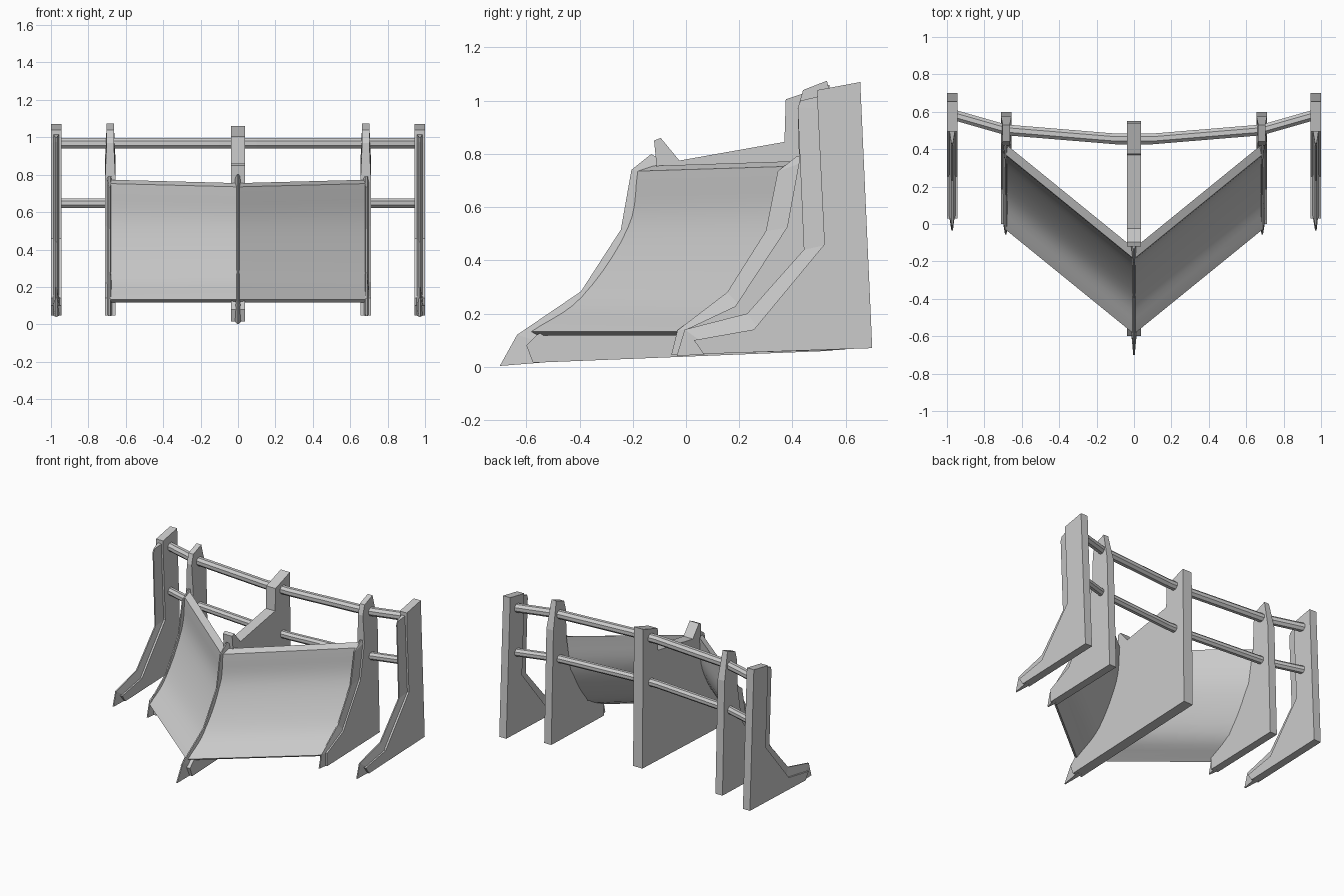
import bpy, bmesh, math
from mathutils import Vector

if "Cube" in bpy.data.objects:
    bpy.data.objects.remove(bpy.data.objects["Cube"])


def make(name, verts, faces):
    bm = bmesh.new()
    vs = [bm.verts.new(v) for v in verts]
    for f in faces:
        bm.faces.new([vs[i] for i in f])
    bmesh.ops.recalc_face_normals(bm, faces=bm.faces)
    me = bpy.data.meshes.new(name)
    bm.to_mesh(me)
    bm.free()
    ob = bpy.data.objects.new(name, me)
    bpy.context.collection.objects.link(ob)
    return ob


def plate(name, x, half, prof, top_half=None, taper_z=9):
    """Side profile (y, z) extruded across x; points above taper_z get thinner."""
    n = len(prof)
    verts = []
    for s in (-1, 1):
        for y, z in prof:
            w = top_half if z > taper_z else half
            verts.append((x + s * w, y, z))
    faces = [list(range(n)), list(range(n, 2 * n))]
    faces += [[i, (i + 1) % n, n + (i + 1) % n, n + i] for i in range(n)]
    return make(name, verts, faces)


def blade(name, x, front, back, half, edge=0.004):
    """Wedge-shaped cutting edge lofted from a thin front line to a wider back line."""
    verts, faces = [], []
    for (fy, fz), (by, bz) in zip(front, back):
        verts += [(x - edge, fy, fz), (x + edge, fy, fz), (x + half, by, bz), (x - half, by, bz)]
    n = len(front)
    for i in range(n - 1):
        a = 4 * i
        faces += [[a + j, a + (j + 1) % 4, a + 4 + (j + 1) % 4, a + 4 + j] for j in range(4)]
    faces += [[0, 1, 2, 3], [4 * n - 4 + j for j in range(4)]]
    return make(name, verts, faces)


def curve_points(pts, steps=5):
    """Catmull-Rom through profile points."""
    p = [Vector(q) for q in pts]
    p = [2 * p[0] - p[1]] + p + [2 * p[-1] - p[-2]]
    out = []
    for i in range(1, len(p) - 2):
        a, b, c, d = p[i - 1:i + 3]
        for k in range(steps):
            t = k / steps
            out.append(0.5 * (2 * b + (c - a) * t + (2 * a - 5 * b + 4 * c - d) * t * t
                              + (3 * b - a - 3 * c + d) * t ** 3))
    out.append(p[-2])
    return out


# Centre plate and its cutting edge
centre_front = [(-0.11, 0.75), (-0.16, 0.51), (-0.33, 0.25), (-0.56, 0.12), (-0.60, 0.08), (-0.575, 0.015)]
plate("centre_plate", 0, 0.037, centre_front + [
    (0.55, 0.06), (0.54, 1.06), (0.375, 1.005), (0.37, 0.845),
    (-0.025, 0.775), (-0.095, 0.86), (-0.12, 0.85)])
blade("centre_blade", 0,
      [(-0.13, 0.80), (-0.205, 0.74), (-0.245, 0.515), (-0.395, 0.283), (-0.635, 0.12), (-0.70, 0.003)],
      [(-0.10, 0.78), (-0.10, 0.73), (-0.14, 0.50), (-0.31, 0.24), (-0.54, 0.09), (-0.55, 0.015)], 0.018)

inner_front = [(0.345, 0.735), (0.30, 0.51), (0.155, 0.28), (-0.032, 0.137), (-0.055, 0.045)]
inner_back = [(0.425, 0.77), (0.38, 0.525), (0.185, 0.227), (0.0, 0.14), (0.0, 0.047)]
outer_front = [(0.43, 1.0), (0.42, 0.975), (0.443, 0.44), (0.23, 0.20), (-0.005, 0.14), (-0.035, 0.04)]
outer_back = [(0.495, 1.02), (0.495, 0.97), (0.52, 0.46), (0.255, 0.14), (0.03, 0.10), (0.065, 0.048)]

for side, s in (("left", -1), ("right", 1)):
    # Inner plates at the wing ends
    plate(side + "_inner_plate", s * 0.683, 0.028,
          inner_back + [(0.60, 0.064), (0.575, 0.88), (0.53, 1.075), (0.44, 1.04), (0.42, 0.97)],
          0.019, 0.95)
    blade(side + "_inner_blade", s * 0.686, [(0.415, 0.79)] + inner_front,
          [(0.44, 0.79)] + [(y + 0.02, z) for y, z in inner_back], 0.016)
    # Outer plates
    plate(side + "_outer_plate", s * 0.972, 0.028,
          [(0.495, 1.04)] + outer_back[1:] + [(0.70, 0.07), (0.655, 1.07)])
    blade(side + "_outer_blade", s * 0.972, outer_front,
          [(y + 0.02, z) for y, z in outer_back], 0.018)

    # Curved wing board swept back from the centre
    front = curve_points([(-0.187, 0.735), (-0.225, 0.52), (-0.395, 0.265), (-0.588, 0.132)])
    back = curve_points([(-0.13, 0.755), (-0.165, 0.51), (-0.34, 0.24), (-0.565, 0.117)])
    ring = front + back[::-1]
    n = len(ring)
    verts = [(0, q.x, q.y) for q in ring]
    for q in ring:
        lift = 0.018 * max(0, (q.y - 0.13) / 0.62)
        verts.append((s * 0.683, q.x + 0.555, q.y + lift))
    m = n // 2
    faces = [[i, (i + 1) % n, n + (i + 1) % n, n + i] for i in range(n)]
    for o in (0, n):
        faces += [[o + i, o + i + 1, o + n - 2 - i, o + n - 1 - i] for i in range(m - 1)]
    ob = make(side + "_wing_board", verts, faces)
    bpy.ops.object.select_all(action='DESELECT')
    ob.select_set(True)
    bpy.context.view_layer.objects.active = ob
    bpy.ops.object.shade_smooth_by_angle(angle=math.radians(30))

# Bent octagonal cross bars tying the plates together
path = [(-0.97, 0.585), (-0.683, 0.503), (-0.1, 0.455), (0.1, 0.455), (0.683, 0.503), (0.97, 0.585)]
for name, z, r in (("upper_bar", 0.968, 0.031), ("lower_bar", 0.648, 0.028)):
    verts = []
    for x, y in path:
        for k in range(8):
            a = math.tau * (k + 0.5) / 8
            verts.append((x, y + r * math.cos(a), z + r * math.sin(a)))
    faces = [list(range(8)), [len(verts) - 8 + k for k in range(8)]]
    for i in range(len(path) - 1):
        faces += [[8 * i + k, 8 * i + (k + 1) % 8, 8 * i + 8 + (k + 1) % 8, 8 * i + 8 + k] for k in range(8)]
    make(name, verts, faces)
